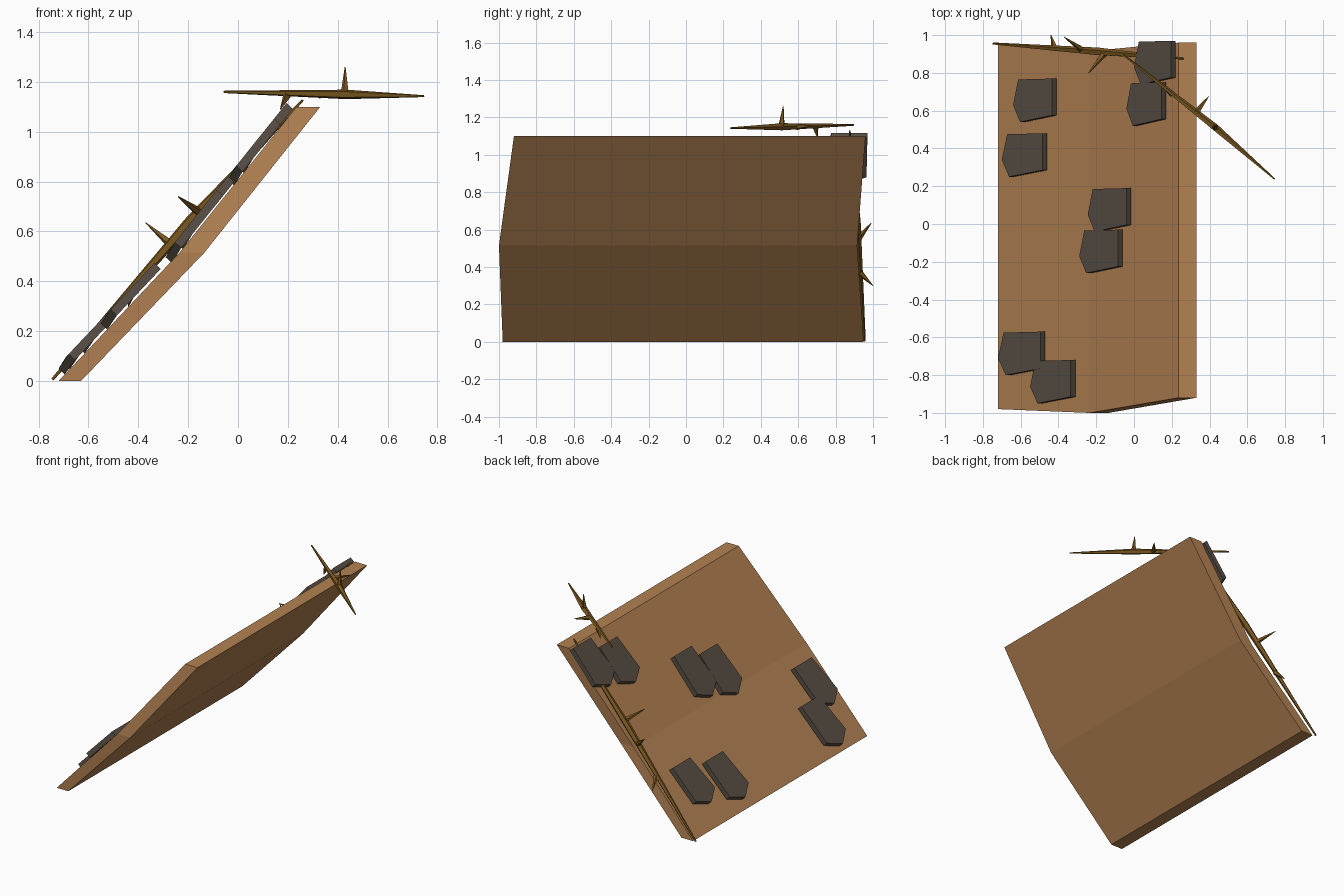
import bpy, bmesh, math
from mathutils import Vector

if "Cube" in bpy.data.objects:
    bpy.data.objects.remove(bpy.data.objects["Cube"])


def material(name, rgb):
    m = bpy.data.materials.new(name)
    m.diffuse_color = (*rgb, 1)
    m.use_nodes = True
    m.node_tree.nodes["Principled BSDF"].inputs["Base Color"].default_value = m.diffuse_color
    return m


WOOD = material("wood", (0.45, 0.22, 0.085))
SLATE = material("slate", (0.10, 0.08, 0.06))
BARK = material("bark", (0.20, 0.10, 0.015))


def make(name, rings, mat, cap=True):
    """Loft matching rings of points into a closed mesh."""
    bm = bmesh.new()
    loops = [[bm.verts.new(p) for p in r] for r in rings]
    n = len(loops[0])
    for a, b in zip(loops, loops[1:]):
        for i in range(n):
            j = (i + 1) % n
            bm.faces.new((a[i], a[j], b[j], b[i]))
    if cap:
        bm.faces.new(loops[0][::-1])
        bm.faces.new(loops[-1])
    bmesh.ops.recalc_face_normals(bm, faces=bm.faces)
    me = bpy.data.meshes.new(name)
    bm.to_mesh(me)
    bm.free()
    me.materials.append(mat)
    ob = bpy.data.objects.new(name, me)
    bpy.context.collection.objects.link(ob)
    return ob


# Roof slab: three rows (z, upper x, lower x, front y, back y)
rows = [(0, -0.72, -0.63, -0.98, 0.95),
        (0.515, -0.235, -0.135, -1.0, 0.915),
        (1.10, 0.235, 0.33, -0.92, 0.96)]
make("roof_slab", [[(u, f, z), (l, f, z), (l, b, z), (u, b, z)]
                   for z, u, l, f, b in rows], WOOD)


def roof_z(x, upper):
    if upper:
        return 0.515 + (x + 0.235) * 0.585 / 0.47
    return (x + 0.72) * 0.515 / 0.485


# Roof tiles: pentagonal slates (left x, right x, front y, on upper slope)
tiles = [(-0.64, -0.41, 0.54, 0), (-0.70, -0.46, 0.25, 0),
         (-0.04, 0.17, 0.52, 1), (0.00, 0.22, 0.74, 1),
         (-0.245, -0.015, -0.04, 1), (-0.29, -0.06, -0.26, 1),
         (-0.72, -0.47, -0.80, 0), (-0.55, -0.31, -0.95, 0)]
outline = [(0.18, 0, 0), (1, 0.035, 0), (1, 0.23, 0), (0.13, 0.225, 0), (0, 0.09, -0.015)]
for i, (x0, x1, y0, up) in enumerate(tiles):
    w = x1 - x0 - 0.025
    top = [Vector((x0 + u * w, y0 + v, roof_z(x0 + u * w, up) + 0.065 + d))
           for u, v, d in outline]
    bottom = [p + Vector((0.025, 0, -0.024)) for p in top]
    make(f"roof_tile_{i + 1}", [bottom, top], SLATE)


def spike(name, points, radii, sides=5):
    """Tapered twig following a few points."""
    pts = [Vector(p) for p in points]
    q = (pts[-1] - pts[0]).to_track_quat('Z', 'Y')
    rings = []
    for p, r in zip(pts, radii):
        rings.append([p + q @ Vector((r * math.cos(a), r * math.sin(a), 0))
                      for a in (math.tau * k / sides for k in range(sides))])
    make(name, rings, BARK)


# Gable branch along the sloping edge
spike("gable_branch", [(-0.745, 0.955, 0.006), (-0.19, 0.912, 0.645), (0.26, 0.875, 1.128)],
      [0.006, 0.022, 0.005])
# Ridge branch sticking out at the top
spike("ridge_branch", [(-0.055, 0.895, 1.16), (0.43, 0.51, 1.15), (0.745, 0.237, 1.143)],
      [0.005, 0.02, 0.004])

# Thorns: base and tip
thorns = [((-0.27, 0.92, 0.55), (-0.37, 0.99, 0.635)),
          ((-0.42, 0.93, 0.37), (-0.44, 1.0, 0.30)),
          ((-0.16, 0.90, 0.68), (-0.24, 0.80, 0.74)),
          ((0.43, 0.51, 1.15), (0.43, 0.52, 1.26)),
          ((0.33, 0.59, 1.15), (0.395, 0.675, 1.155)),
          ((0.20, 0.69, 1.15), (0.17, 0.705, 1.09))]
for i, (a, b) in enumerate(thorns):
    spike(f"thorn_{i + 1}", [a, b], [0.018, 0.002])
